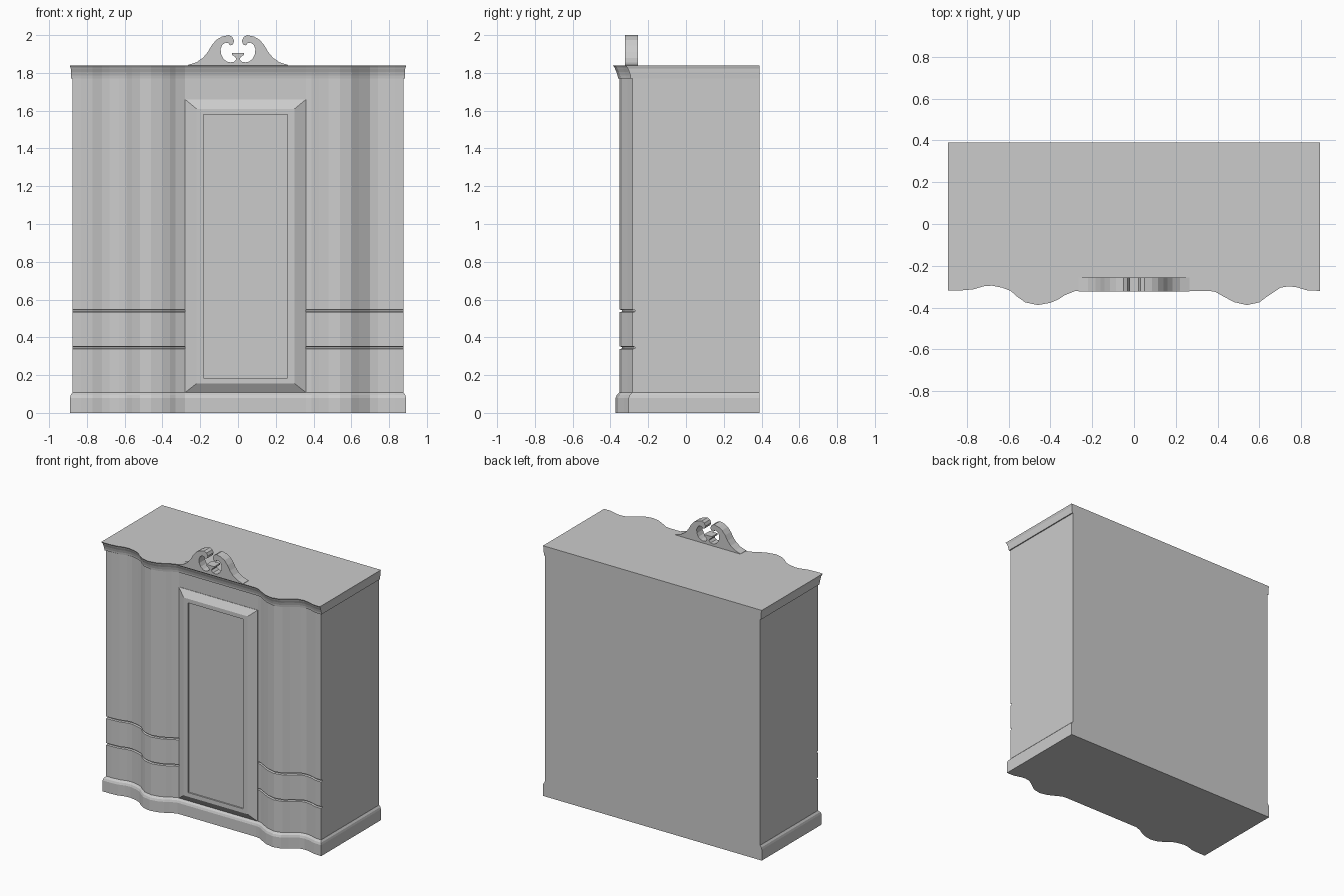
import bpy, bmesh

BACK = 0.39
# front edge of the cornice seen from above, left to right
FRONT = [(-0.89, -0.318), (-0.83, -0.318), (-0.77, -0.313), (-0.72, -0.298), (-0.68, -0.295),
         (-0.63, -0.305), (-0.59, -0.32), (-0.56, -0.347), (-0.52, -0.375), (-0.46, -0.388),
         (-0.40, -0.377), (-0.36, -0.36), (-0.33, -0.34), (-0.285, -0.322), (-0.28, -0.32),
         (0.36, -0.32), (0.39, -0.325), (0.43, -0.348), (0.48, -0.374), (0.54, -0.388),
         (0.60, -0.375), (0.64, -0.345), (0.67, -0.325), (0.70, -0.305), (0.74, -0.298),
         (0.78, -0.303), (0.83, -0.318), (0.89, -0.32)]


def finish(name, bm):
    bmesh.ops.recalc_face_normals(bm, faces=bm.faces)
    me = bpy.data.meshes.new(name)
    bm.to_mesh(me)
    bm.free()
    ob = bpy.data.objects.new(name, me)
    bpy.context.collection.objects.link(ob)
    return ob


def skin(name, rings):
    """Closed solid through a stack of equal-length point loops."""
    bm = bmesh.new()
    loops = [[bm.verts.new(p) for p in r] for r in rings]
    n = len(loops[0])
    for a, b in zip(loops, loops[1:]):
        for i in range(n):
            j = (i + 1) % n
            bm.faces.new((a[i], a[j], b[j], b[i]))
    bm.faces.new(loops[0][::-1])
    bm.faces.new(loops[-1])
    return finish(name, bm)


def plan(z, inset, half):
    """Serpentine plan outline: front pushed back by inset, ends at +-half."""
    pts = [(max(-half, min(half, x)), y + inset, z) for x, y in FRONT]
    return pts + [(half, BACK, z), (-half, BACK, z)]


# plinth with sloped top edge
skin("plinth", [plan(0, 0.016, 0.89), plan(0.08, 0.016, 0.89),
                plan(0.095, 0.022, 0.886), plan(0.108, 0.036, 0.876)])

# carcass with two drawer grooves running round the curved front
levels = [(0.10, 0.036)]
for z in (0.345, 0.54):
    levels += [(z - 0.007, 0.036), (z - 0.004, 0.05), (z + 0.004, 0.05), (z + 0.007, 0.036)]
levels.append((1.78, 0.036))
skin("carcass", [plan(z, d, 0.875) for z, d in levels])

# cornice moulding and top
skin("cornice", [plan(z, d, h) for z, d, h in (
    (1.77, 0.028, 0.883), (1.785, 0.026, 0.884), (1.805, 0.02, 0.885),
    (1.822, 0.012, 0.885), (1.828, 0.01, 0.887), (1.84, 0.0, 0.89))])


# door: chamfered slab with a shallow sunk panel
def rect(m, y, bottom, top):
    return [(-0.28 + m, y, bottom), (0.36 - m, y, bottom), (0.36 - m, y, top), (-0.28 + m, y, top)]


skin("door", [rect(0, -0.24, 0.108, 1.66), rect(0, -0.287, 0.108, 1.66),
              rect(0.06, -0.317, 0.155, 1.61), rect(0.097, -0.317, 0.185, 1.58),
              rect(0.098, -0.309, 0.186, 1.579)])

# scrolled crest: half outline mirrored, with the finial in the gap
half = [(0.265, 1.838), (0.265, 1.842), (0.22, 1.856), (0.185, 1.88), (0.16, 1.91), (0.14, 1.945),
        (0.115, 1.975), (0.085, 1.992), (0.05, 2.0), (0.03, 1.99), (0.02, 1.97),
        (0.026, 1.952), (0.042, 1.945), (0.05, 1.957), (0.066, 1.96), (0.082, 1.95),
        (0.092, 1.928), (0.09, 1.90), (0.078, 1.876), (0.06, 1.86), (0.04, 1.856),
        (0.022, 1.858), (0.008, 1.872), (0.014, 1.884), (0.032, 1.895), (0.032, 1.906)]
outline = half + [(-x, z) for x, z in reversed(half)]
skin("crest", [[(x, y, z) for x, z in outline] for y in (-0.322, -0.255)])
